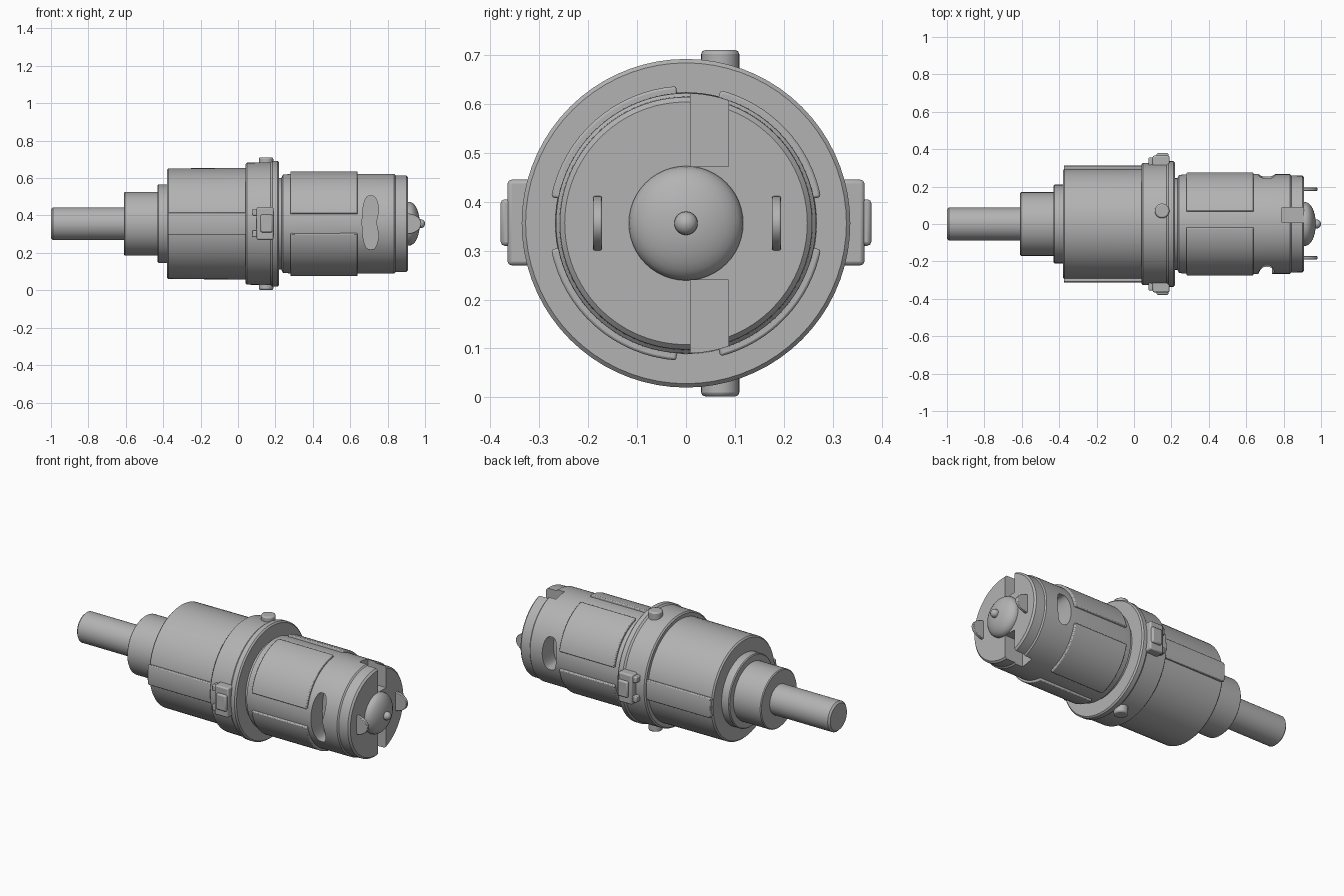
import bpy, bmesh
from math import sin, cos, pi, radians
from mathutils import Vector

cube = bpy.data.objects.get("Cube")
if cube:
    bpy.data.objects.remove(cube, do_unlink=True)

CZ = 0.356      # height of the long axis
GREY = (0.45, 0.45, 0.45, 1)
mat = bpy.data.materials.new("plain grey")
mat.use_nodes = True
mat.diffuse_color = GREY
mat.node_tree.nodes["Principled BSDF"].inputs["Base Color"].default_value = GREY


def finish(name, bm, bevel=0):
    """Turn a bmesh into a named, smooth shaded object."""
    bmesh.ops.recalc_face_normals(bm, faces=bm.faces)
    mesh = bpy.data.meshes.new(name)
    bm.to_mesh(mesh)
    bm.free()
    obj = bpy.data.objects.new(name, mesh)
    bpy.context.collection.objects.link(obj)
    mesh.materials.append(mat)
    if bevel:
        mod = obj.modifiers.new("soft edges", "BEVEL")
        mod.width, mod.segments = bevel, 2
        mod.limit_method = "ANGLE"
    smooth(obj)
    return obj


def smooth(obj):
    bpy.ops.object.select_all(action="DESELECT")
    obj.select_set(True)
    bpy.context.view_layer.objects.active = obj
    bpy.ops.object.shade_smooth_by_angle(angle=radians(30))


def around(x, r, a):
    """Point at radius r and angle a (from +y towards +z) about the axis."""
    return Vector((x, r * cos(a), CZ + r * sin(a)))


def lathe(name, profile, n=72, bevel=0):
    bm = bmesh.new()
    rings = [[bm.verts.new(around(x, r, 2 * pi * i / n)) for i in range(n)]
             for x, r in profile]
    for a, b in zip(rings, rings[1:]):
        for i in range(n):
            j = (i + 1) % n
            bm.faces.new((a[i], a[j], b[j], b[i]))
    bm.faces.new(rings[0])
    bm.faces.new(rings[-1])
    return finish(name, bm, bevel)


def sector(name, x0, x1, r0, r1, a0, a1, n=16):
    """Curved plate wrapped around the axis, angles in degrees."""
    bm = bmesh.new()
    rows = []
    for i in range(n + 1):
        a = radians(a0 + (a1 - a0) * i / n)
        corners = ((x0, r0), (x1, r0), (x1, r1), (x0, r1))
        rows.append([bm.verts.new(around(x, r, a)) for x, r in corners])
    for p, q in zip(rows, rows[1:]):
        for k in range(4):
            m = (k + 1) % 4
            bm.faces.new((p[k], p[m], q[m], q[k]))
    bm.faces.new(rows[0])
    bm.faces.new(rows[-1])
    return finish(name, bm, 0.005)


def prism(name, outline, y0, y1, bevel=0):
    """Outline in x and z, pushed from y0 to y1."""
    bm = bmesh.new()
    face = bm.faces.new([bm.verts.new((x, y0, z)) for x, z in outline])
    new = bmesh.ops.extrude_face_region(bm, geom=[face])["geom"]
    bmesh.ops.translate(bm, vec=(0, y1 - y0, 0),
                        verts=[v for v in new if isinstance(v, bmesh.types.BMVert)])
    return finish(name, bm, bevel)


def box(name, x0, x1, y0, y1, z0, z1, bevel=0):
    return prism(name, [(x0, z0), (x1, z0), (x1, z1), (x0, z1)], y0, y1, bevel)


def cut(obj, cutters):
    for c in cutters:
        mod = obj.modifiers.new("cut", "BOOLEAN")
        mod.operation, mod.solver, mod.object = "DIFFERENCE", "EXACT", c
        bpy.context.view_layer.objects.active = obj
        bpy.ops.object.modifier_apply(modifier=mod.name)
        bpy.data.objects.remove(c, do_unlink=True)
    smooth(obj)


# Shaft and stepped rear collars
lathe("shaft", [(-1, 0.078), (-0.99, 0.088), (-0.59, 0.088)])
lathe("rear_collar", [(-0.61, 0.165), (-0.605, 0.17), (-0.42, 0.17)])
lathe("rear_ring", [(-0.43, 0.205), (-0.425, 0.21), (-0.37, 0.21)])

# Main body with a raised strip along each side
lathe("main_body", [(-0.38, 0.288), (-0.372, 0.296), (0.05, 0.298)])
for side, mid in (("left", 0), ("right", 180)):
    sector("body_strip_" + side, -0.375, 0.05, 0.28, 0.314, mid - 11, mid + 11)

# Flange
lathe("flange", [(0.04, 0.318), (0.047, 0.326), (0.175, 0.328), (0.185, 0.336),
                 (0.212, 0.336), (0.22, 0.328), (0.22, 0.24)])

# Side lugs, each a block with a rear tab
for side, s in (("back", 1), ("front", -1)):
    box("lug_" + side, 0.10, 0.19, s * 0.28, s * 0.365, 0.27, 0.445, 0.008)
    box("lug_cap_" + side, 0.12, 0.185, s * 0.30, s * 0.379, 0.31, 0.405, 0.008)
    for k, z in enumerate((0.285, 0.40)):
        box(f"lug_tab_{side}_{k}", 0.077, 0.11, s * 0.28, s * 0.355, z, z + 0.035, 0.005)

# Round pins above and below the flange
for name, s in (("top", 1), ("bottom", -1)):
    bm = bmesh.new()
    bmesh.ops.create_cone(bm, cap_ends=True, segments=32, radius1=0.039,
                          radius2=0.039, depth=0.1)
    bmesh.ops.translate(bm, verts=bm.verts, vec=(0.15, 0.07, CZ + s * 0.304))
    finish("pin_" + name, bm, 0.008)

# Head barrel with side windows and end slots
barrel = lathe("head_barrel", [(0.20, 0.245), (0.232, 0.245), (0.24, 0.262),
                               (0.30, 0.268), (0.835, 0.266), (0.842, 0.259),
                               (0.90, 0.258), (0.91, 0.248)], 96)


def window(name, half_width, half_height, zc, waist, y0, y1):
    pts = []
    for i in range(40):
        a = 2 * pi * i / 40
        c = cos(a)
        x = half_width * abs(c) ** 0.65 * (1 if c > 0 else -1)
        if c > 0:
            x -= waist * max(0, 1 - 2 * abs(sin(a)))
        pts.append((0.71 + x, zc + half_height * sin(a)))
    return prism(name, pts, y0, y1)


cut(barrel, [
    window("front_window_cutter", 0.046, 0.143, 0.362, 0.018, -0.4, -0.16),
    window("back_window_cutter", 0.046, 0.095, 0.37, 0, 0.16, 0.4),
    box("top_slot_cutter", 0.79, 1, 0.009, 0.087, 0.472, 0.8),
    box("bottom_slot_cutter", 0.79, 1, 0.009, 0.087, -0.1, 0.24),
])

# Four raised panels around the head
for k, (a0, a1) in enumerate(((11, 75.5), (94, 169), (191, 266), (284.5, 349))):
    sector(f"head_panel_{k}", 0.28, 0.64, 0.25, 0.281, a0, a1)

# Domed contact with a small tip
dome = [(0.90, 0.117), (0.915, 0.117)]
dome += [(0.915 + 0.057 * sin(t * pi / 16), 0.117 * cos(t * pi / 16)) for t in range(1, 8)]
lathe("end_dome", dome, 48)
tip = [(0.96, 0.024), (0.977, 0.024)]
tip += [(0.977 + 0.023 * sin(t * pi / 12), 0.024 * cos(t * pi / 12)) for t in range(1, 6)]
lathe("end_tip", tip + [(1, 0.001)], 24)

# Thin rounded prongs beside the dome
for side, y in (("back", 0.185), ("front", -0.181)):
    arc = [(0.90 + 0.08 * sin(pi * i / 16), CZ - 0.056 * cos(pi * i / 16))
           for i in range(17)]
    prism("prong_" + side, arc, y - 0.009, y + 0.009, 0.003)
